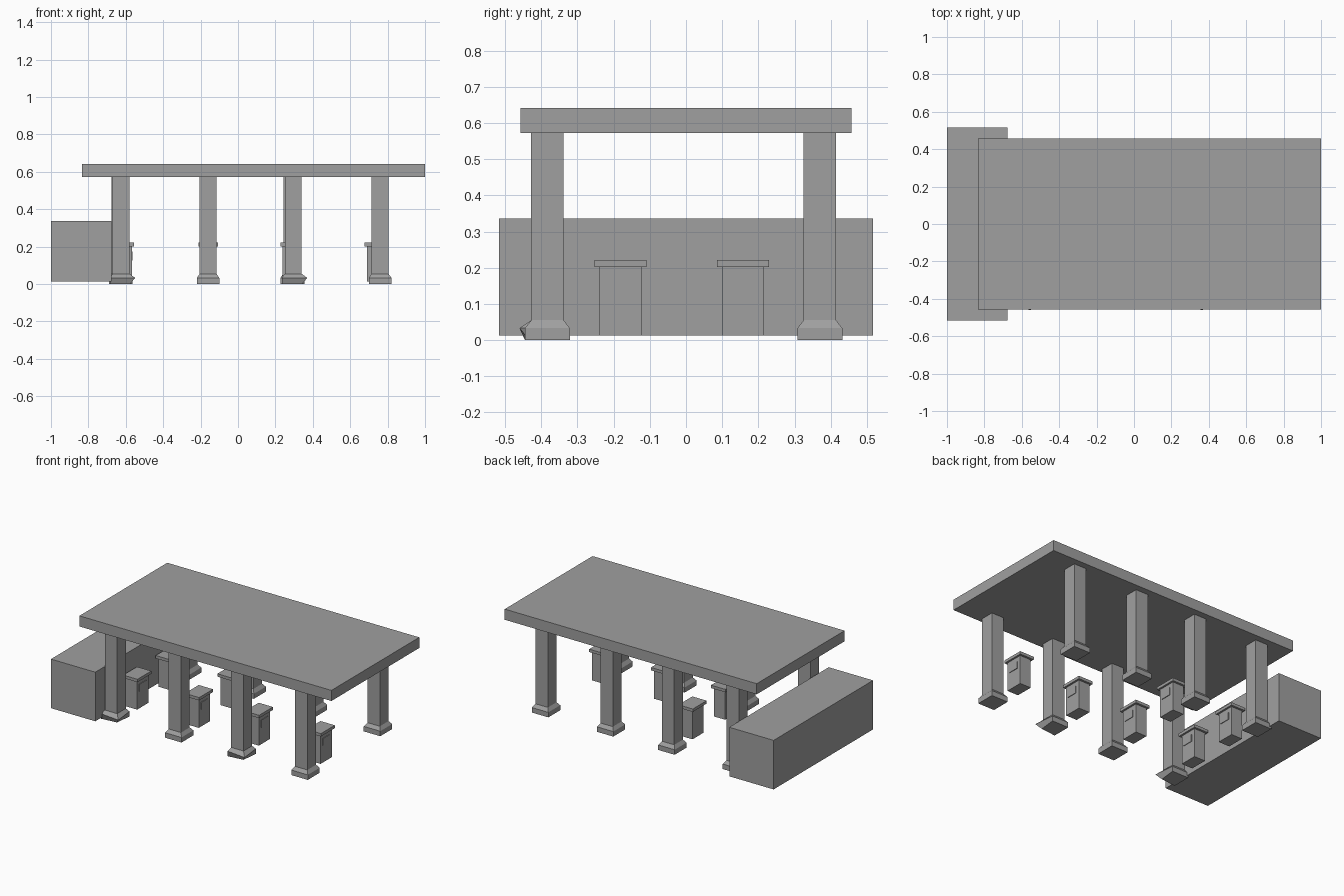
import bpy
import bmesh
from mathutils import Vector

cube = bpy.data.objects.get("Cube")
if cube:
    bpy.data.objects.remove(cube, do_unlink=True)

# Single flat grey
grey = bpy.data.materials.new("plain grey")
grey.use_nodes = True
colour = (0.35, 0.35, 0.35, 1)
grey.diffuse_color = colour
grey.node_tree.nodes["Principled BSDF"].inputs["Base Color"].default_value = colour


def finish(name, bm):
    bmesh.ops.recalc_face_normals(bm, faces=bm.faces)
    mesh = bpy.data.meshes.new(name)
    bm.to_mesh(mesh)
    bm.free()
    mesh.materials.append(grey)
    obj = bpy.data.objects.new(name, mesh)
    bpy.context.collection.objects.link(obj)
    return obj


def box(name, x, y, z):
    """Box spanning the given (low, high) ranges."""
    bm = bmesh.new()
    bmesh.ops.create_cube(bm, size=1)
    for v in bm.verts:
        v.co = Vector([(lo + hi) / 2 + c * (hi - lo)
                       for c, (lo, hi) in zip(v.co, (x, y, z))])
    return finish(name, bm)


def footing(name, x, y, skewed):
    """Square plinth whose top tapers in to the column."""
    bm = bmesh.new()
    corners = [(-1, -1), (1, -1), (1, 1), (-1, 1)]
    rings = []
    for hx, hy, z, pull in [(0.06, 0.062, 0, -0.012),
                            (0.06, 0.062, 0.033, 0.015),
                            (0.045, 0.045, 0.055, 0)]:
        ring = []
        for i, (sx, sy) in enumerate(corners):
            p = pull if skewed and i == 1 else 0
            ring.append(bm.verts.new((x + sx * (hx + p), y + sy * (hy + p), z)))
        rings.append(ring)
    for low, high in zip(rings, rings[1:]):
        for i in range(4):
            j = (i + 1) % 4
            bm.faces.new((low[i], low[j], high[j], high[i]))
    bm.faces.new(rings[0])
    bm.faces.new(rings[-1])
    finish(name, bm)


def around(centre, half):
    return (centre - half, centre + half)


# Canopy roof and the low building at the end
box("canopy_roof", (-0.835, 1), (-0.457, 0.457), (0.572, 0.642))
box("end_building", (-1, -0.677), (-0.517, 0.517), (0.013, 0.336))

# Two rows of columns with plinths; alternate front plinths are skewed
columns = {"front": (-0.383, (-0.625, -0.16, 0.295, 0.76)),
           "back": (0.37, (-0.63, -0.16, 0.287, 0.76))}
for row, (y, xs) in columns.items():
    for n, x in enumerate(xs):
        box(f"{row}_column_{n + 1}", around(x, 0.045), around(y, 0.045), (0.055, 0.572))
        footing(f"{row}_column_base_{n + 1}", x, y, row == "front" and n % 2 == 0)

# Dispensers: body, overhanging cap and a thin screen on the +x side
dispensers = {"front": (-0.181, (-0.607, -0.158, 0.279, 0.729)),
              "back": (0.157, (-0.607, -0.158))}
for row, (y, xs) in dispensers.items():
    for n, x in enumerate(xs):
        name = f"{row}_dispenser"
        box(f"{name}_body_{n + 1}", around(x, 0.04), around(y, 0.058), (0.013, 0.202))
        box(f"{name}_cap_{n + 1}", around(x, 0.052), around(y, 0.072), (0.202, 0.221))
        box(f"{name}_screen_{n + 1}", (x + 0.039, x + 0.044),
            around(y - 0.002, 0.035), (0.126, 0.173))
